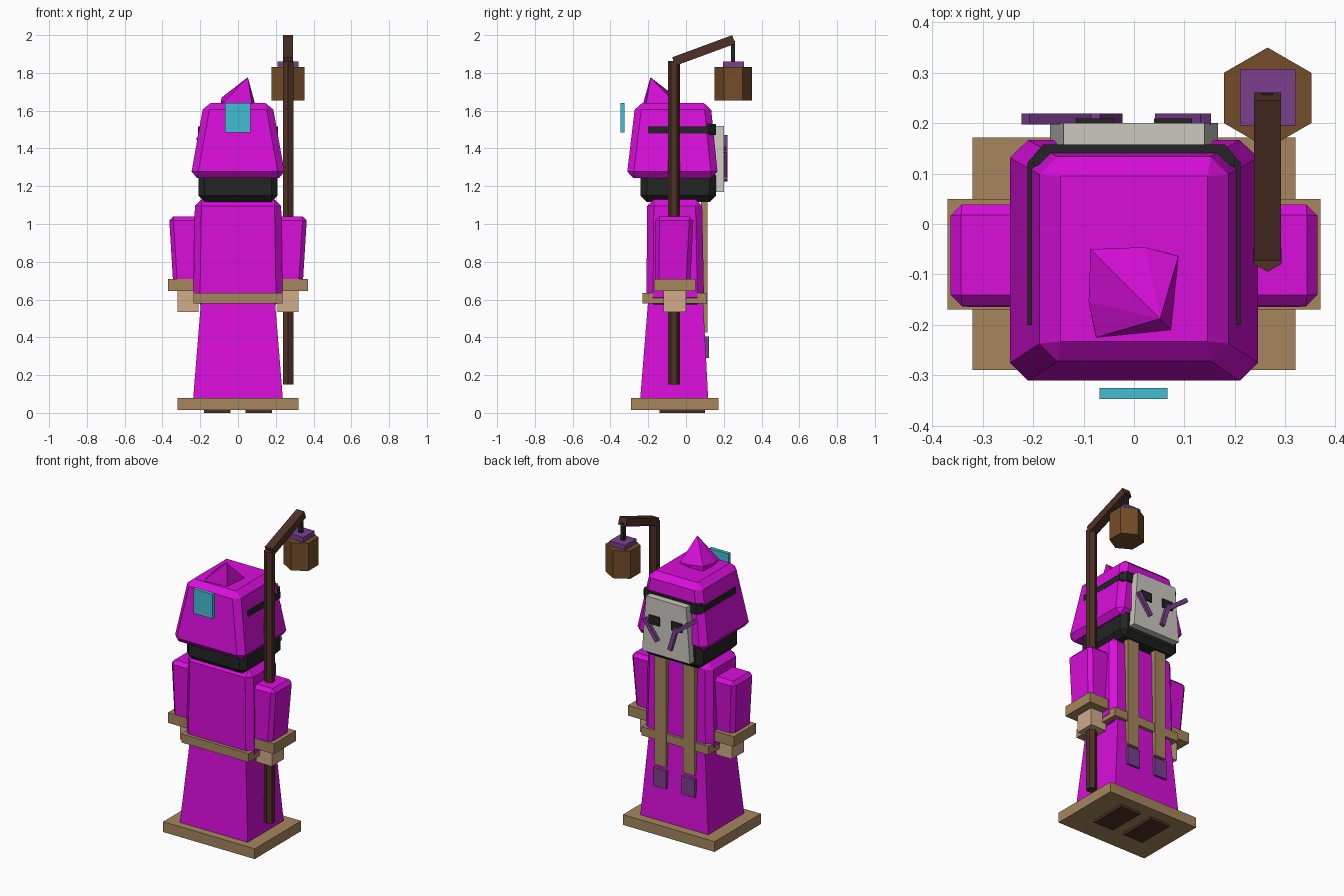
import bpy, bmesh, math
from mathutils import Vector, Matrix

if "Cube" in bpy.data.objects:
    bpy.data.objects.remove(bpy.data.objects["Cube"])


def material(name, r, g, b):
    def lin(c):
        c /= 255
        return c / 12.92 if c <= 0.04045 else ((c + 0.055) / 1.055) ** 2.4
    m = bpy.data.materials.new(name)
    m.diffuse_color = (lin(r), lin(g), lin(b), 1)
    m.use_nodes = True
    m.node_tree.nodes["Principled BSDF"].inputs["Base Color"].default_value = m.diffuse_color
    return m


MAGENTA = material("magenta_cloth", 216, 14, 218)
TAN = material("tan_trim", 166, 134, 92)
WOOD = material("dark_wood", 80, 49, 38)
BLACK = material("black_cloth", 35, 36, 36)
PURPLE = material("purple", 122, 62, 142)
BONE = material("pale_mask", 204, 200, 192)
SKIN = material("skin", 208, 172, 138)
CYAN = material("cyan_glass", 66, 190, 210)
BRONZE = material("lantern_brown", 115, 77, 40)


def finish(name, bm, mat, bevel=0):
    bmesh.ops.recalc_face_normals(bm, faces=bm.faces[:])
    if bevel:
        bmesh.ops.bevel(bm, geom=bm.edges[:], offset=bevel, segments=1,
                        affect='EDGES', clamp_overlap=True)
    mesh = bpy.data.meshes.new(name)
    bm.to_mesh(mesh)
    bm.free()
    mesh.materials.append(mat)
    ob = bpy.data.objects.new(name, mesh)
    bpy.context.collection.objects.link(ob)
    return ob


def loft(name, bottom, z0, top, z1, mat, bevel=0):
    """Solid between two outlines with the same number of points."""
    bm = bmesh.new()
    a = [bm.verts.new((x, y, z0)) for x, y in bottom]
    b = [bm.verts.new((x, y, z1)) for x, y in top]
    n = len(a)
    bm.faces.new(a[::-1])
    bm.faces.new(b)
    for i in range(n):
        j = (i + 1) % n
        bm.faces.new((a[i], a[j], b[j], b[i]))
    return finish(name, bm, mat, bevel)


def rect(x0, x1, y0, y1):
    return [(x0, y0), (x1, y0), (x1, y1), (x0, y1)]


def box(name, x0, x1, y0, y1, z0, z1, mat, bevel=0):
    r = rect(x0, x1, y0, y1)
    return loft(name, r, z0, r, z1, mat, bevel)


def hexagon(cx, cy, r):
    return [(cx + r * math.sin(i * math.pi / 3), cy - r * math.cos(i * math.pi / 3))
            for i in range(6)]


def bar(name, p, q, width, thick, mat):
    """Square bar between two points; width lies level."""
    p, q = Vector(p), Vector(q)
    d = q - p
    mtx = (Matrix.Translation((p + q) / 2) @ d.to_track_quat('Z', 'Y').to_matrix().to_4x4()
           @ Matrix.Diagonal((width, thick, d.length, 1)))
    bm = bmesh.new()
    bmesh.ops.create_cube(bm, size=1, matrix=mtx)
    return finish(name, bm, mat)


# Robe hem, skirt, belt and torso
box("robe_hem", -0.32, 0.32, -0.29, 0.172, 0.015, 0.08, TAN)
loft("skirt", rect(-0.237, 0.237, -0.242, 0.117), 0.08,
     rect(-0.195, 0.195, -0.2, 0.09), 0.6, MAGENTA)
box("belt", -0.235, 0.235, -0.23, 0.11, 0.58, 0.635, TAN)
loft("torso", rect(-0.237, 0.237, -0.21, 0.096), 0.575,
     rect(-0.228, 0.228, -0.205, 0.085), 1.13, MAGENTA, 0.035)

# Paired parts: soles, arms, cuffs, hands, stole, eyes
for side, s in (("left", -1), ("right", 1)):
    def span(a, b):
        return sorted((a * s, b * s))
    box(side + "_sole", *span(0.04, 0.18), -0.14, 0.1, 0, 0.02, WOOD)
    loft(side + "_arm", rect(*span(0.2, 0.343), -0.165, 0.022), 0.68,
         rect(*span(0.19, 0.365), -0.163, 0.04), 1.04, MAGENTA, 0.022)
    box(side + "_cuff", *span(0.22, 0.37), -0.17, 0.05, 0.645, 0.71, TAN)
    box(side + "_hand", *span(0.21, 0.32), -0.12, 0.0, 0.535, 0.65, SKIN)
    box(side + "_stole", *span(0.06, 0.14), 0.08, 0.115, 0.425, 1.14, TAN)
    box(side + "_stole_end", *span(0.055, 0.145), 0.085, 0.121, 0.29, 0.405, PURPLE)
    box(side + "_eye", *span(0.04, 0.115), 0.2, 0.209, 1.355, 1.41, BLACK)

# Neck and hood
box("neck", -0.21, 0.21, -0.24, 0.158, 1.117, 1.29, BLACK, 0.033)
loft("hood", rect(-0.252, 0.252, -0.315, 0.17), 1.243,
     rect(-0.181, 0.181, -0.268, 0.13), 1.64, MAGENTA, 0.035)

# Bent hood tip
bm = bmesh.new()
for x, y, z in ((-0.086, -0.05, 1.67), (0.088, -0.064, 1.645),
                (0.073, -0.21, 1.64), (-0.075, -0.225, 1.645)):
    bm.verts.new((x, y, z))
    bm.verts.new((x, y, 1.6))
bm.verts.new((0.052, -0.188, 1.777))
bm.verts.new((0.022, -0.046, 1.655))
bm.verts.new((-0.09, -0.155, 1.655))
bmesh.ops.convex_hull(bm, input=bm.verts[:])
finish("hood_tip", bm, MAGENTA)

# Mask strap, just proud of the hood, and its wider buckle band
strap = [(-0.211, -0.2), (0.211, -0.2), (0.211, 0.122), (0.18, 0.156),
         (-0.18, 0.156), (-0.211, 0.122)]
loft("mask_strap", strap, 1.478, strap, 1.516, BLACK)
band = [(-0.2, 0.115), (0.2, 0.115), (0.2, 0.135), (0.18, 0.158),
        (-0.18, 0.158), (-0.2, 0.135)]
loft("strap_band", band, 1.47, band, 1.53, BLACK)

# Mask with painted marks
loft("mask", rect(-0.167, 0.167, 0.152, 0.2), 1.17,
     rect(-0.14, 0.14, 0.152, 0.2), 1.52, BONE)
for i, (xa, za, xb, zb) in enumerate(((0.142, 1.385, 0.052, 1.26),
                                      (-0.08, 1.38, -0.035, 1.23),
                                      (-0.07, 1.35, -0.215, 1.46))):
    bar("mask_mark_%d" % (i + 1), (xa, 0.208, za), (xb, 0.208, zb), 0.022, 0.026, PURPLE)

# Glass plate on the front of the hood
box("hood_gem", -0.068, 0.066, -0.347, -0.325, 1.485, 1.64, CYAN)

# Staff with hanging lantern
loft("staff_pole", hexagon(0.265, -0.063, 0.032), 0.15,
     hexagon(0.265, -0.063, 0.032), 1.862, WOOD)
bar("staff_arm", (0.265, -0.065, 1.86), (0.265, 0.253, 1.977), 0.054, 0.048, WOOD)
box("lantern_hook", 0.254, 0.276, 0.238, 0.26, 1.85, 1.97, BLACK)
box("lantern_cap", 0.21, 0.32, 0.195, 0.307, 1.82, 1.86, PURPLE)
loft("lantern", hexagon(0.265, 0.25, 0.1), 1.655, hexagon(0.265, 0.25, 0.1), 1.83, BRONZE)
